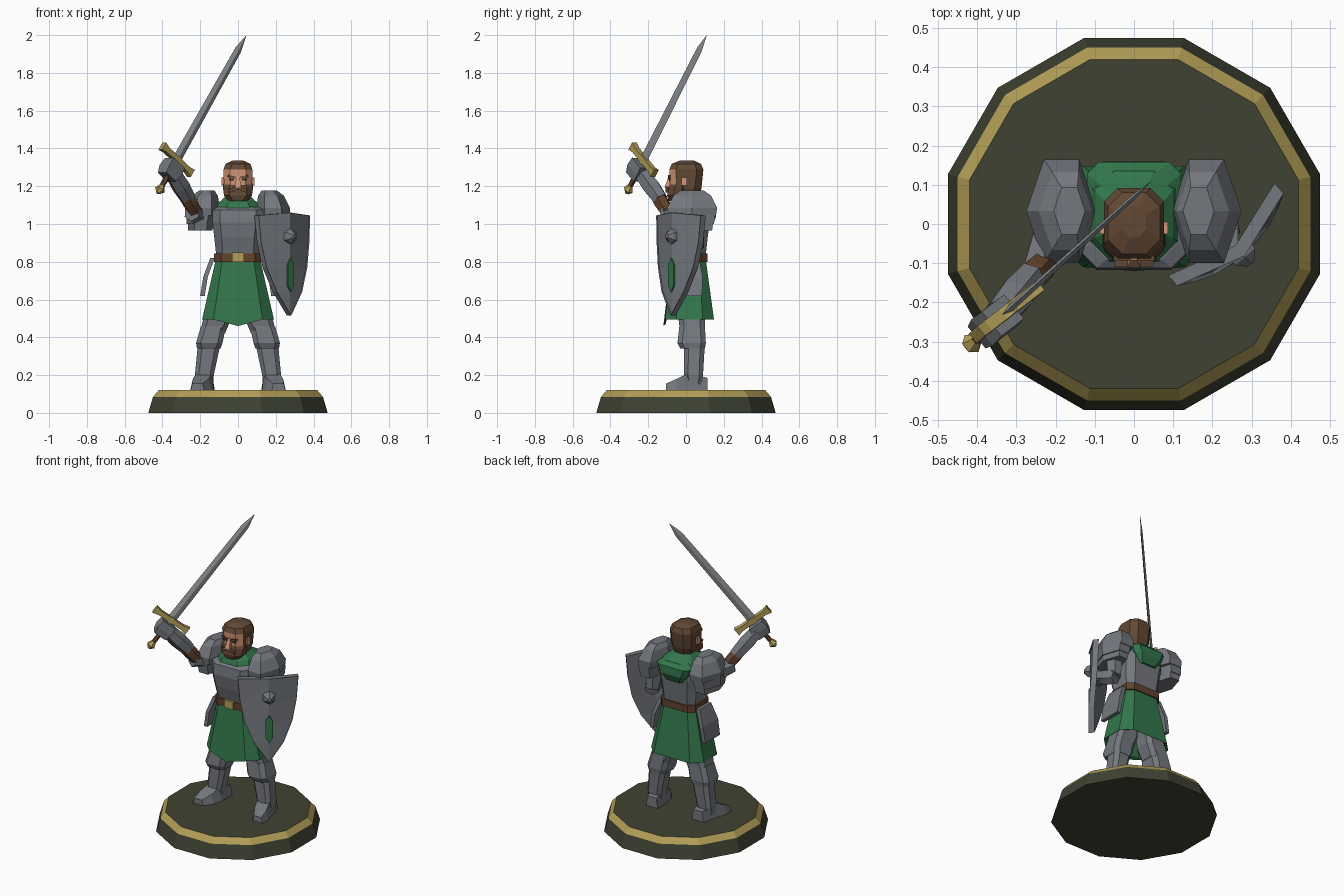
import bpy, bmesh, math
from mathutils import Vector, Matrix

cube = bpy.data.objects.get("Cube")
if cube:
    bpy.data.objects.remove(cube, do_unlink=True)


def material(name, r, g, b):
    lin = [((v / 255 + 0.055) / 1.055) ** 2.4 for v in (r, g, b)] + [1]
    m = bpy.data.materials.new(name)
    m.use_nodes = True
    m.diffuse_color = lin
    m.node_tree.nodes["Principled BSDF"].inputs["Base Color"].default_value = lin
    return m


STEEL = material("steel", 116, 120, 126)
BLADE = material("blade steel", 146, 149, 152)
GOLD = material("gold", 178, 158, 86)
GREEN = material("green cloth", 50, 118, 74)
LEATHER = material("leather", 98, 66, 44)
HAIR = material("brown hair", 98, 72, 52)
SKIN = material("skin", 212, 150, 118)
STONE = material("dark olive", 62, 66, 50)
DARK = material("dark brown", 50, 34, 28)


def finish(name, bm, mats, rule=None, frame=None):
    bmesh.ops.recalc_face_normals(bm, faces=bm.faces)
    if rule:
        for f in bm.faces:
            f.material_index = rule(f.calc_center_median())
    if frame:
        bm.transform(frame)
    me = bpy.data.meshes.new(name)
    bm.to_mesh(me)
    bm.free()
    for m in mats:
        me.materials.append(m)
    ob = bpy.data.objects.new(name, me)
    bpy.context.collection.objects.link(ob)
    return ob


def loft(name, rings, *mats, rule=None, frame=None):
    """Skin equal-sized rings of points and cap both ends."""
    bm = bmesh.new()
    loops = [[bm.verts.new(p) for p in ring] for ring in rings]
    for a, b in zip(loops, loops[1:]):
        for i in range(len(a)):
            j = (i + 1) % len(a)
            bm.faces.new((a[i], a[j], b[j], b[i]))
    bm.faces.new(loops[0])
    bm.faces.new(loops[-1])
    return finish(name, bm, mats, rule, frame)


def slab(z, hx, y0, y1, c=0.03, cx=0):
    """Chamfered rectangle with a middle point at front and back."""
    half = [(hx - c, y0), (hx, y0 + c), (hx, y1 - c), (hx - c, y1)]
    pts = [(0, y0)] + half + [(0, y1)] + [(-x, y) for x, y in reversed(half)]
    return [Vector((x + cx, y, z)) for x, y in pts]


def rect(z, hx, hy, cx=0, cy=0):
    return [(cx + a * hx, cy + b * hy, z) for a, b in ((-1, -1), (1, -1), (1, 1), (-1, 1))]


def ngon(z, r, n, ry=None, turn=0.5):
    return [(r * math.cos(math.tau * (i + turn) / n), (ry or r) * math.sin(math.tau * (i + turn) / n), z)
            for i in range(n)]


def limb(name, a, b, radii, mat, n=6):
    """Tapered tube from a to b."""
    a, b = Vector(a), Vector(b)
    d = b - a
    frame = Matrix.Translation(a) @ d.to_track_quat("Z", "Y").to_matrix().to_4x4()
    steps = len(radii) - 1
    return loft(name, [ngon(d.length * i / steps, r, n) for i, r in enumerate(radii)], mat, frame=frame)


def box(name, c, size, mat, turn=0):
    frame = Matrix.Translation(c) @ Matrix.Rotation(turn, 4, "Y")
    x, y, z = (v / 2 for v in size)
    return loft(name, [rect(-z, x, y), rect(z, x, y)], mat, frame=frame)


# Round display base
k = 1 / math.cos(math.pi / 12)
loft("base", [ngon(z, r * k, 12) for z, r in ((0, 0.475), (0.085, 0.45), (0.12, 0.42))], STONE, GOLD,
     rule=lambda c: int(0.09 < c.z < 0.119))

# Legs, feet, hip plates and shoulders, one of each per side
for s, side in ((1, "left"), (-1, "right")):
    loft(side + "_shin", [slab(0.15, 0.046, 0, 0.085, 0.02, s * 0.178), slab(0.2, 0.05, -0.01, 0.09, 0.02, s * 0.178),
                          slab(0.37, 0.06, -0.01, 0.1, 0.025, s * 0.152)], STEEL)
    loft(side + "_knee", [slab(0.34, 0.062, -0.03, 0.1, 0.025, s * 0.155), slab(0.37, 0.07, -0.045, 0.105, 0.025, s * 0.152),
                          slab(0.46, 0.066, -0.035, 0.1, 0.025, s * 0.13)], STEEL)
    loft(side + "_thigh", [slab(0.42, 0.066, -0.03, 0.1, 0.025, s * 0.135), slab(0.5, 0.074, -0.04, 0.1, 0.025, s * 0.11),
                           slab(0.75, 0.06, -0.04, 0.08, 0.025, s * 0.07)], STEEL)
    foot = []
    for y, cx, w, top in ((0.115, 0.165, 0.042, 0.185), (0.01, 0.18, 0.054, 0.21), (-0.05, 0.197, 0.056, 0.18), (-0.105, 0.215, 0.036, 0.155)):
        foot.append([(s * (cx + a * w), y, z) for a, z in ((-1, 0.12), (1, 0.12), (0.75, top), (-0.75, top))])
    loft(side + "_foot", foot, STEEL)
    loft(side + "_hip_plate", [rect(z, 0.012, w, s * x, 0.01) for z, x, w in
                               ((0.62, 0.188, 0.075), (0.72, 0.172, 0.078), (0.82, 0.135, 0.06))], STEEL)

    def hexagon(z, cx, hx, hy, cy=0.033):
        return [(s * cx + x * hx, cy + y * hy, z) for x, y in
                ((1, 0), (0.5, 1), (-0.5, 1), (-1, 0), (-0.5, -1), (0.5, -1))]
    loft(side + "_shoulder_plate", [hexagon(1.045, 0.185, 0.088, 0.126), hexagon(1.085, 0.185, 0.09, 0.132),
                                    hexagon(1.15, 0.175, 0.068, 0.1), hexagon(1.178, 0.165, 0.04, 0.06)], STEEL)
    for i, z in enumerate((1.0, 0.965)):
        loft(side + "_shoulder_lame_%d" % (i + 1), [hexagon(z, 0.2, 0.072 - i * 0.008, 0.115 - i * 0.01),
                                                   hexagon(z + 0.05, 0.195, 0.078 - i * 0.008, 0.122 - i * 0.01)], STEEL)

# Skirt: hollow, dipping to a point at the front
hem = slab(0.495, 0.19, -0.11, 0.148, 0.06)
hem[0] += Vector((0, -0.01, -0.035))
inner = [Vector((p.x * 0.9, p.y * 0.9, p.z + 0.01)) for p in hem]
loft("skirt", [slab(0.81, 0.118, -0.078, 0.105, 0.035), hem, inner, slab(0.78, 0.1, -0.06, 0.09, 0.03)], GREEN)

# Belt, torso armour and cowl
loft("belt", [slab(z, 0.126, -0.088, 0.115, 0.035) for z in (0.8, 0.845)], LEATHER)
box("buckle", (0, -0.09, 0.823), (0.066, 0.016, 0.05), GOLD)
loft("breastplate", [slab(0.84, 0.116, -0.08, 0.105, 0.035), slab(0.93, 0.126, -0.105, 0.115, 0.04),
                     slab(1.01, 0.135, -0.118, 0.125, 0.04), slab(1.075, 0.135, -0.112, 0.125, 0.04),
                     slab(1.09, 0.11, -0.09, 0.11, 0.04)], STEEL)
loft("cowl", [slab(1.075, 0.118, -0.1, 0.145, 0.05), slab(1.115, 0.1, -0.085, 0.135, 0.05),
              slab(1.15, 0.062, -0.05, 0.075, 0.03)], GREEN)
loft("hood", [slab(0.99, 0.06, 0.08, 0.135, 0.015), slab(1.04, 0.1, 0.06, 0.16, 0.03),
              slab(1.09, 0.12, 0.03, 0.158, 0.03), slab(1.12, 0.08, 0.03, 0.125, 0.03)], GREEN)

# Head, beard and face
loft("head", [slab(1.125, 0.055, -0.06, 0.06), slab(1.19, 0.074, -0.085, 0.082, 0.035),
              slab(1.288, 0.077, -0.088, 0.092, 0.035), slab(1.318, 0.066, -0.076, 0.08, 0.035),
              slab(1.335, 0.03, -0.035, 0.045, 0.02)], HAIR, SKIN,
     rule=lambda c: int(1.19 < c.z < 1.288 and c.y < -0.03))
loft("beard", [slab(1.122, 0.05, -0.092, 0.0, 0.025), slab(1.15, 0.074, -0.1, 0.01, 0.03),
               slab(1.195, 0.08, -0.092, 0.015, 0.035), slab(1.212, 0.078, -0.08, 0.015, 0.035)], HAIR)
loft("nose", [rect(1.192, 0.017, 0.02, 0, -0.093), rect(1.2, 0.016, 0.018, 0, -0.094),
              rect(1.252, 0.008, 0.006, 0, -0.086)], SKIN)
for s, side in ((1, "left"), (-1, "right")):
    box(side + "_moustache", (s * 0.022, -0.098, 1.184), (0.052, 0.02, 0.02), HAIR, s * 0.35)
    box(side + "_eyebrow", (s * 0.033, -0.088, 1.25), (0.042, 0.012, 0.011), HAIR, s * -0.25)
    box(side + "_eye", (s * 0.032, -0.086, 1.236), (0.024, 0.008, 0.009), DARK)
    box(side + "_ear", (s * 0.079, -0.01, 1.225), (0.016, 0.03, 0.042), SKIN)

# Sword arm, raised
limb("right_upper_arm", (-0.18, 0.04, 1.04), (-0.245, -0.12, 1.06), (0.06, 0.055, 0.045), STEEL)
limb("right_elbow", (-0.225, -0.1, 1.065), (-0.28, -0.155, 1.155), (0.036, 0.042, 0.038), LEATHER)
limb("right_forearm", (-0.262, -0.135, 1.13), (-0.345, -0.235, 1.27), (0.042, 0.05, 0.044), STEEL)

# Sword and gauntlet share a frame: x along the guard, z along the blade
axis = Vector((0.465, 0.42, 0.83)).normalized()
guard = Vector((0.155, 0.12, -0.14))
guard = (guard - axis * guard.dot(axis)).normalized()
sword = Matrix((guard, axis.cross(guard), axis)).transposed().to_4x4()
sword.translation = (-0.325, -0.224, 1.34)
diamond = [ngon(z, w, 4, w * 0.3, 0) for z, w in ((0, 0.028), (0.73, 0.022), (0.825, 0.001))]
loft("sword_blade", diamond, BLADE, frame=sword)
bars = [[(x, a * 0.016, b * h) for a, b in ((-1, -1), (1, -1), (1, 1), (-1, 1))]
        for x, h in ((-0.12, 0.024), (-0.085, 0.015), (-0.025, 0.015), (0, 0.022), (0.025, 0.015), (0.085, 0.015), (0.12, 0.024))]
loft("sword_guard", bars, GOLD, frame=sword)
loft("sword_grip", [ngon(-0.19, 0.014, 6), ngon(0, 0.016, 6)], LEATHER, frame=sword)
loft("sword_pommel", [ngon(-0.222, 0.01, 6), ngon(-0.2, 0.028, 6), ngon(-0.172, 0.014, 6)], GOLD, frame=sword)
loft("right_gauntlet", [rect(-0.115, 0.04, 0.036), rect(-0.07, 0.05, 0.043), rect(-0.022, 0.045, 0.04)], STEEL, frame=sword)

# Shield arm
limb("left_upper_arm", (0.19, 0.04, 1.04), (0.2, 0.055, 0.87), (0.056, 0.052, 0.044), STEEL)
limb("left_forearm", (0.2, 0.07, 0.86), (0.235, -0.03, 0.89), (0.044, 0.05, 0.042), STEEL)
box("left_gauntlet", (0.235, -0.04, 0.89), (0.06, 0.06, 0.07), STEEL)

# Shield: x across, y inwards, z up
shield = Matrix.Rotation(math.atan2(0.655, 0.755), 4, "Z")
shield.translation = (0.246, -0.04, 0)
bm = bmesh.new()
rows = []
for z, w, rise in ((1.045, 0.18, 0.015), (0.9, 0.168, 0), (0.77, 0.142, 0), (0.64, 0.088, 0)):
    bow = lambda x: 1.7 * x * x - 0.055
    rows.append([bm.verts.new((x, bow(x), z + (rise if x == 0 else 0))) for x in (-w, 0, w)])
tip = bm.verts.new((0, -0.055, 0.515))
for a, b in zip(rows, rows[1:]):
    for i in (0, 1):
        bm.faces.new((a[i], b[i], b[i + 1], a[i + 1]))
for i in (0, 1):
    bm.faces.new((rows[-1][i], tip, rows[-1][i + 1]))
bmesh.ops.inset_region(bm, faces=bm.faces[:], thickness=0.022, use_boundary=True)
panel = [v for v in bm.verts if not v.is_boundary]
bmesh.ops.translate(bm, vec=(0, 0.01, 0), verts=panel)
back = bmesh.ops.extrude_face_region(bm, geom=bm.faces[:], use_keep_orig=True)
bmesh.ops.translate(bm, vec=(0, 0.025, 0), verts=[v for v in back["geom"] if isinstance(v, bmesh.types.BMVert)])
finish("shield", bm, [STEEL], frame=shield)
boss = shield @ Matrix.Translation((0, -0.04, 0.935)) @ Matrix.Rotation(math.pi / 2, 4, "X")
loft("shield_boss", [ngon(0, 0.042, 6), ngon(0.018, 0.038, 6), ngon(0.042, 0.012, 6)], STEEL, frame=boss)
loft("shield_emblem", [[(x, y, z) for x, z in ((0, 0.64), (0.022, 0.675), (0.022, 0.785), (0, 0.82), (-0.022, 0.785), (-0.022, 0.675))]
                       for y in (-0.053, -0.044)], GREEN, frame=shield)
